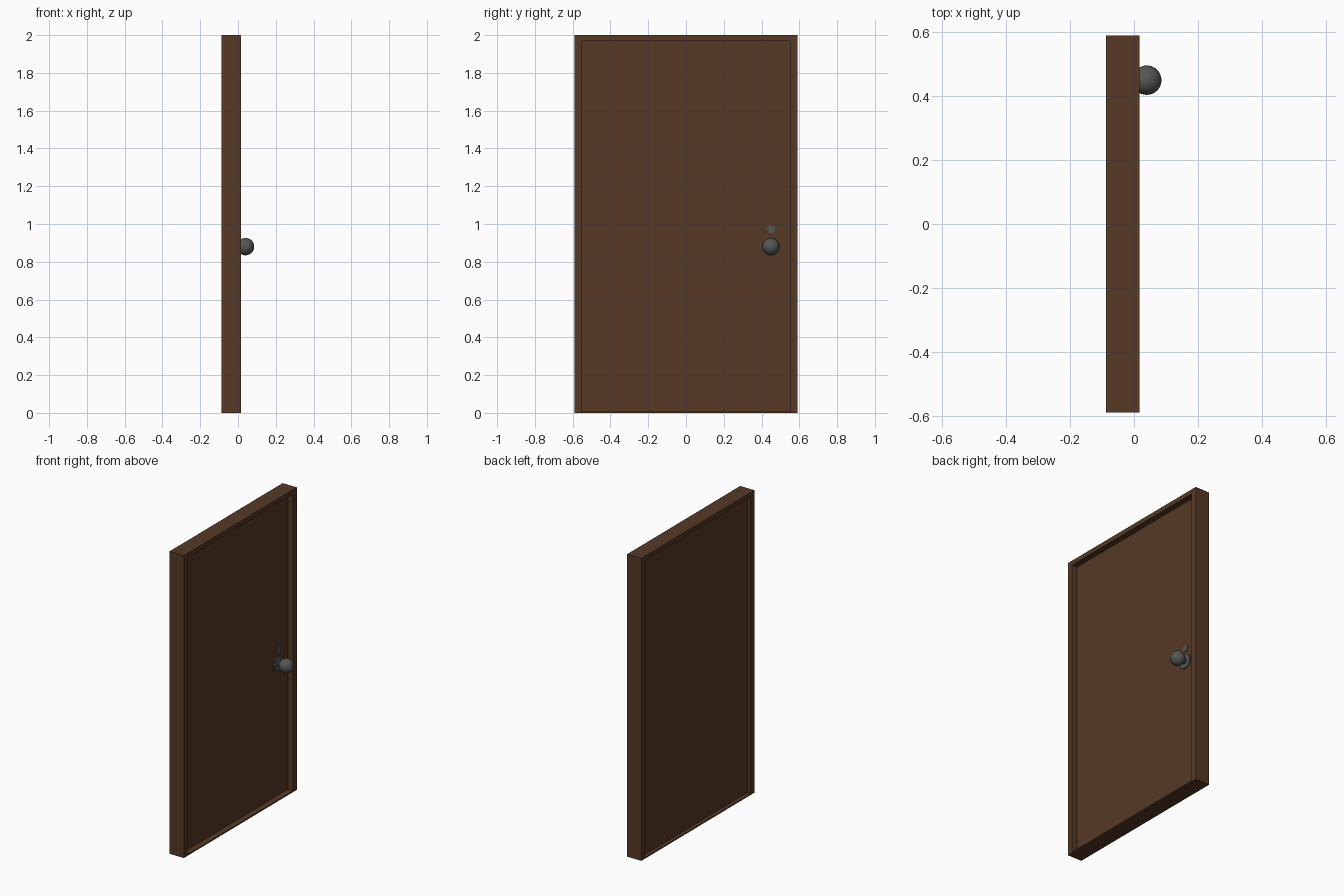
import bpy, bmesh, math

if "Cube" in bpy.data.objects:
    bpy.data.objects.remove(bpy.data.objects["Cube"])


def material(name, rgb):
    m = bpy.data.materials.new(name)
    m.diffuse_color = (*rgb, 1)
    m.use_nodes = True
    m.node_tree.nodes["Principled BSDF"].inputs["Base Color"].default_value = m.diffuse_color
    return m


wood = material("dark brown wood", (0.093, 0.041, 0.019))
metal = material("dark grey metal", (0.092, 0.092, 0.092))

FRONT, BACK = 0.017, -0.087           # frame depth along x
DOOR_FRONT, DOOR_BACK = -0.022, -0.062
HALF_W, IN_W = 0.59, 0.552            # outer and opening half widths
TOP, IN_TOP, SILL = 2.0, 1.97, 0.008
KNOB_Y, KNOB_Z = 0.45, 0.88


def frame(name):
    """Rectangular ring with a solid sill, extruded along x."""
    bm = bmesh.new()

    def loop(x, w, z0, z1):
        return [bm.verts.new((x, y, z)) for y, z in
                ((-w, z0), (w, z0), (w, z1), (-w, z1))]

    loops = [loop(FRONT, HALF_W, 0, TOP), loop(FRONT, IN_W, SILL, IN_TOP),
             loop(BACK, IN_W, SILL, IN_TOP), loop(BACK, HALF_W, 0, TOP)]
    for a, b in zip(loops, loops[1:] + loops[:1]):
        for i in range(4):
            j = (i + 1) % 4
            bm.faces.new((a[i], a[j], b[j], b[i]))
    bmesh.ops.recalc_face_normals(bm, faces=bm.faces)
    me = bpy.data.meshes.new(name)
    bm.to_mesh(me)
    bm.free()
    ob = bpy.data.objects.new(name, me)
    bpy.context.collection.objects.link(ob)
    me.materials.append(wood)


def finish(name, mat):
    ob = bpy.context.object
    ob.name = name
    ob.data.materials.append(mat)
    return ob


def disc(name, r, x0, x1, z):
    """Cylinder lying along x between x0 and x1."""
    bpy.ops.mesh.primitive_cylinder_add(
        vertices=24, radius=r, depth=x1 - x0,
        location=((x0 + x1) / 2, KNOB_Y, z), rotation=(0, math.pi / 2, 0))
    finish(name, metal)
    bpy.ops.object.shade_smooth_by_angle(angle=math.radians(40))


# Frame and recessed door panel
frame("door_frame")
bpy.ops.mesh.primitive_cube_add(
    size=1, location=((DOOR_FRONT + DOOR_BACK) / 2, 0, (SILL + IN_TOP) / 2))
door = finish("door_panel", wood)
door.scale = (DOOR_FRONT - DOOR_BACK, 2 * IN_W, IN_TOP - SILL)

# Knob with backplate and stem, and the lock above it
disc("knob_backplate", 0.047, DOOR_FRONT - 0.004, DOOR_FRONT + 0.008, KNOB_Z)
disc("knob_stem", 0.018, DOOR_FRONT, 0.02, KNOB_Z)
disc("lock_cylinder", 0.021, DOOR_FRONT - 0.004, DOOR_FRONT + 0.004, 0.972)
bpy.ops.mesh.primitive_uv_sphere_add(
    segments=32, ring_count=16, radius=0.046,
    location=(0.04, KNOB_Y, KNOB_Z), rotation=(0, math.pi / 2, 0))
finish("knob", metal)
bpy.ops.object.shade_smooth()
